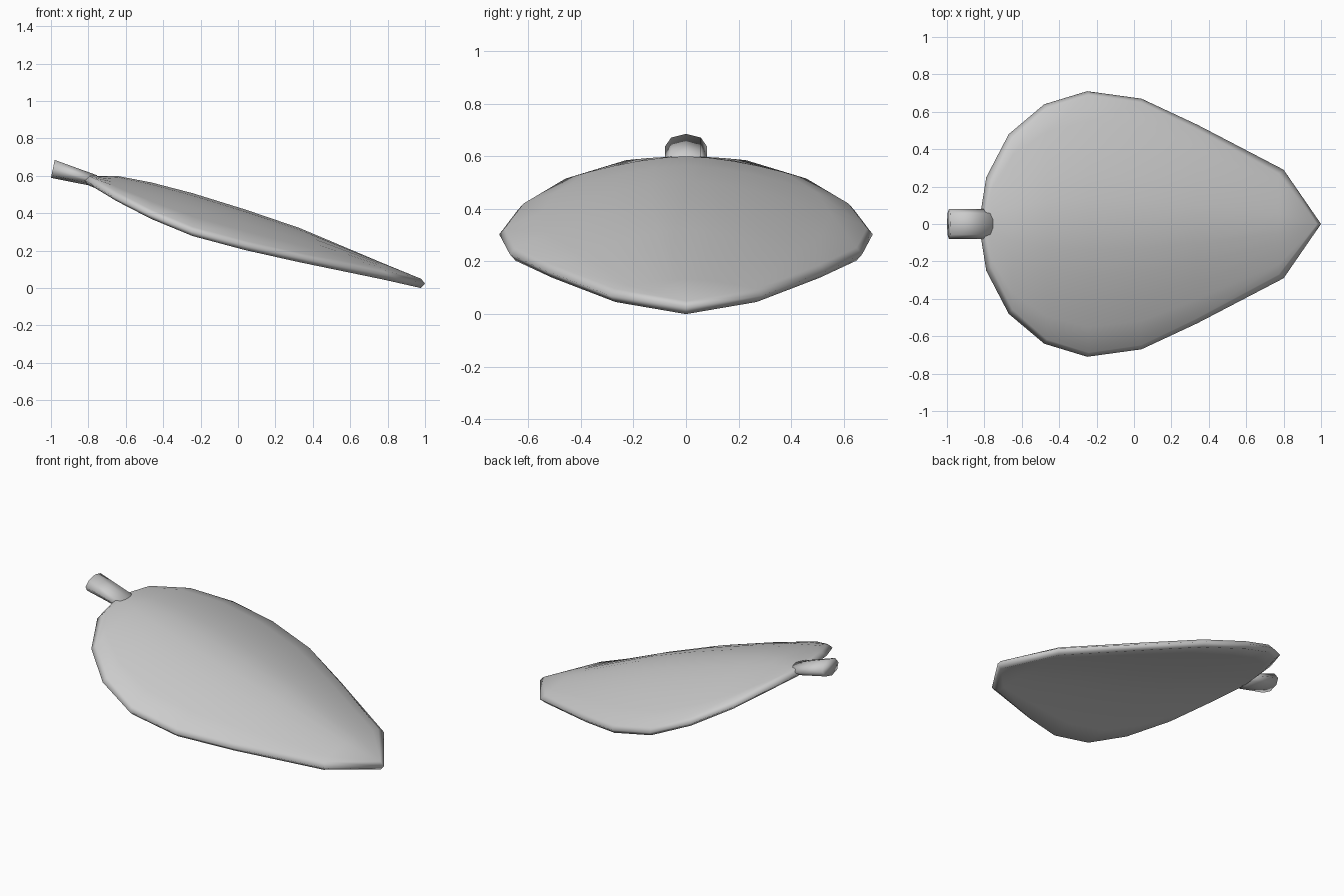
import bpy, bmesh, math

if "Cube" in bpy.data.objects:
    bpy.data.objects.remove(bpy.data.objects["Cube"])

# Stations along the blade: x, half width, height of rim, height of centre line
ST = [(-0.83, 0.0, 0.578, 0.578), (-0.79, 0.25, 0.560, 0.575), (-0.67, 0.48, 0.490, 0.575),
      (-0.48, 0.64, 0.395, 0.54), (-0.25, 0.71, 0.303, 0.482), (0.04, 0.67, 0.228, 0.395),
      (0.34, 0.53, 0.163, 0.296), (0.80, 0.29, 0.071, 0.108), (1.0, 0.0, 0.025, 0.028)]
N = 10          # divisions across the blade
HALF = 0.025    # half thickness of the rim
INSET = 0.022   # rounding of the rim


def finish(bm, name, angle):
    bmesh.ops.recalc_face_normals(bm, faces=bm.faces)
    me = bpy.data.meshes.new(name)
    bm.to_mesh(me)
    bm.free()
    ob = bpy.data.objects.new(name, me)
    bpy.context.collection.objects.link(ob)
    bpy.ops.object.select_all(action='DESELECT')
    ob.select_set(True)
    bpy.context.view_layer.objects.active = ob
    bpy.ops.object.shade_smooth_by_angle(angle=math.radians(angle))
    return ob


def skin(bm, dz, dome):
    """One blade surface, domed by a factor; returns its boundary loop."""
    rows = []
    for x, w, zr, zc in ST:
        if w == 0:
            rows.append([bm.verts.new((x + (INSET if x < 0 else -INSET), 0, zr + dz))])
            continue
        k = 1 - INSET / 0.7
        row = []
        for j in range(N + 1):
            t = -1 + 2 * j / N
            z = zr + (zc - zr) * dome * (1 - abs(t) ** 1.65)
            row.append(bm.verts.new((x * k, t * (w - INSET), z + dz)))
        rows.append(row)
    for a, b in zip(rows, rows[1:]):
        for j in range(N):
            if len(a) == 1:
                bm.faces.new((a[0], b[j], b[j + 1]))
            elif len(b) == 1:
                bm.faces.new((a[j], b[0], a[j + 1]))
            else:
                bm.faces.new((a[j], b[j], b[j + 1], a[j + 1]))
    return [r[0] for r in rows] + [r[-1] for r in rows[-2:0:-1]]


# Leaf blade: domed top and slightly hollow underside joined by a rounded rim
bm = bmesh.new()
top = skin(bm, HALF, 1.0)
bottom = skin(bm, -HALF, 0.4)
rim = [bm.verts.new((x, -w, zr)) for x, w, zr, _ in ST]
rim += [bm.verts.new((x, w, zr)) for x, w, zr, _ in ST[-2:0:-1]]
n = len(rim)
for i in range(n):
    j = (i + 1) % n
    bm.faces.new((top[i], top[j], rim[j], rim[i]))
    bm.faces.new((rim[i], rim[j], bottom[j], bottom[i]))
finish(bm, "leaf_blade", 120)

# Stem: flattened eight-sided tube tapering into the blade
bm = bmesh.new()
rings = []
for x, z, h, lean in [(-0.99, 0.637, 0.048, 0.01), (-0.76, 0.573, 0.030, 0.006)]:
    ring = []
    for i in range(8):
        a = i * math.tau / 8
        s = math.sin(a)
        ring.append(bm.verts.new((x + lean * s, 0.08 * math.cos(a), z + h * s)))
    rings.append(ring)
    bm.faces.new(ring)
for i in range(8):
    j = (i + 1) % 8
    bm.faces.new((rings[0][i], rings[0][j], rings[1][j], rings[1][i]))
finish(bm, "stem", 120)
